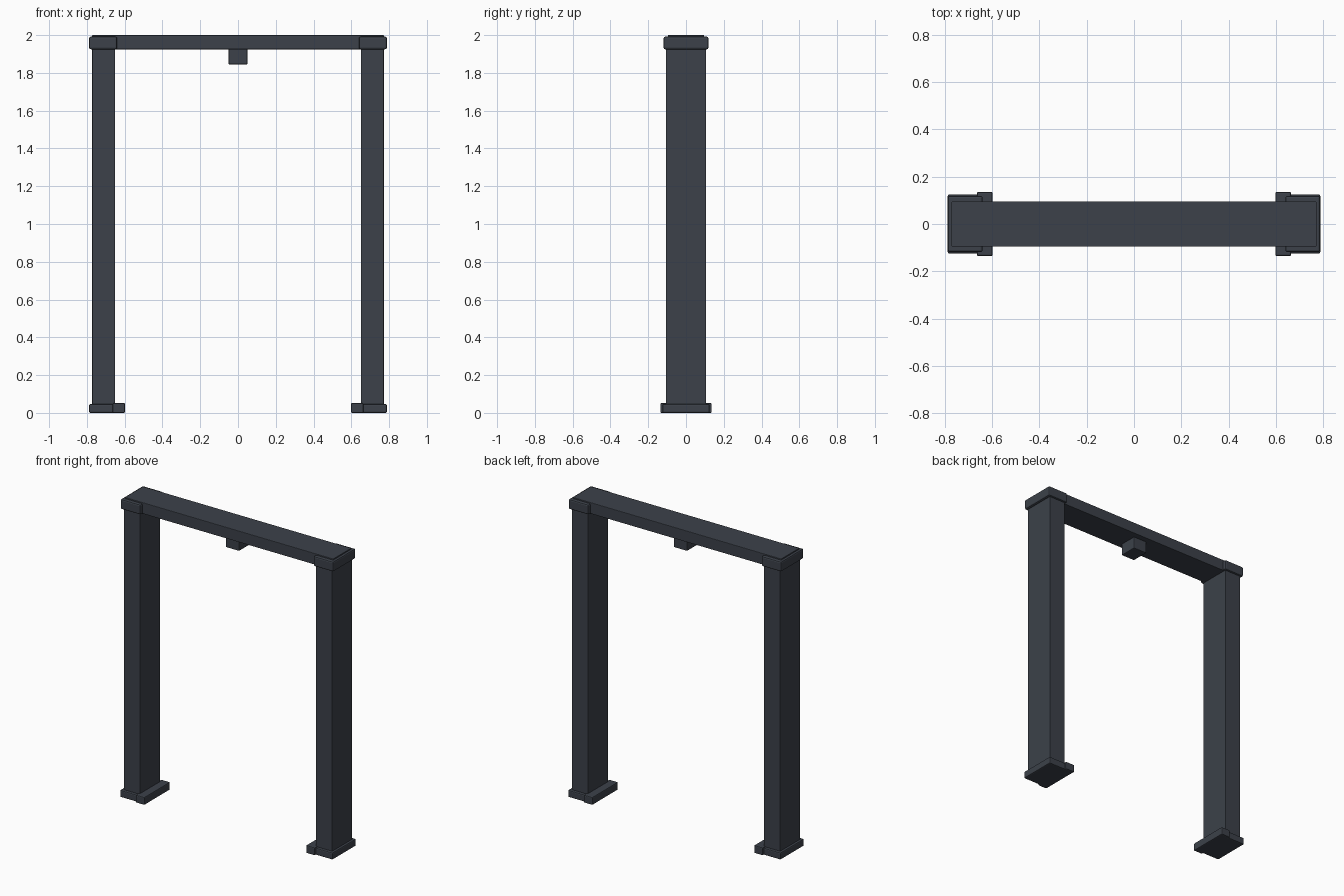
import bpy

if "Cube" in bpy.data.objects:
    bpy.data.objects.remove(bpy.data.objects["Cube"])

mat = bpy.data.materials.new("dark_slate")
mat.diffuse_color = (0.045, 0.053, 0.068, 1)
mat.use_nodes = True
mat.node_tree.nodes["Principled BSDF"].inputs["Base Color"].default_value = mat.diffuse_color


def box(name, lo, hi, bevel=0.0, mirror=False):
    """Box between two corners, optionally bevelled and mirrored across x = 0."""
    bpy.ops.mesh.primitive_cube_add(size=1)
    ob = bpy.context.object
    ob.name = name
    for v in ob.data.vertices:
        v.co = [l + (c + 0.5) * (h - l) for c, l, h in zip(v.co, lo, hi)]
    ob.data.materials.append(mat)
    if bevel:
        m = ob.modifiers.new("bevel", 'BEVEL')
        m.width = bevel
        m.segments = 2
    if mirror:
        ob.modifiers.new("mirror", 'MIRROR').use_mirror_merge = False
    return ob


# Upright posts
box("side_posts", (0.651, -0.106, 0.02), (0.772, 0.106, 1.95), 0.002, True)
# Lintel across the top
box("top_beam", (-0.772, -0.096, 1.925), (0.772, 0.096, 2.0), 0.003)
# Corner caps joining posts and beam
box("corner_caps", (0.64, -0.119, 1.925), (0.788, 0.119, 1.992), 0.009, True)
# Two-piece feet: outer plate and wider inner plate
box("outer_feet", (0.645, -0.125, 0.0), (0.788, 0.125, 0.047), 0.007, True)
box("inner_feet", (0.598, -0.136, 0.0), (0.664, 0.136, 0.052), 0.006, True)
# Small block hanging under the beam
box("hanging_block", (-0.05, -0.06, 1.845), (0.05, 0.06, 1.926), 0.005)
